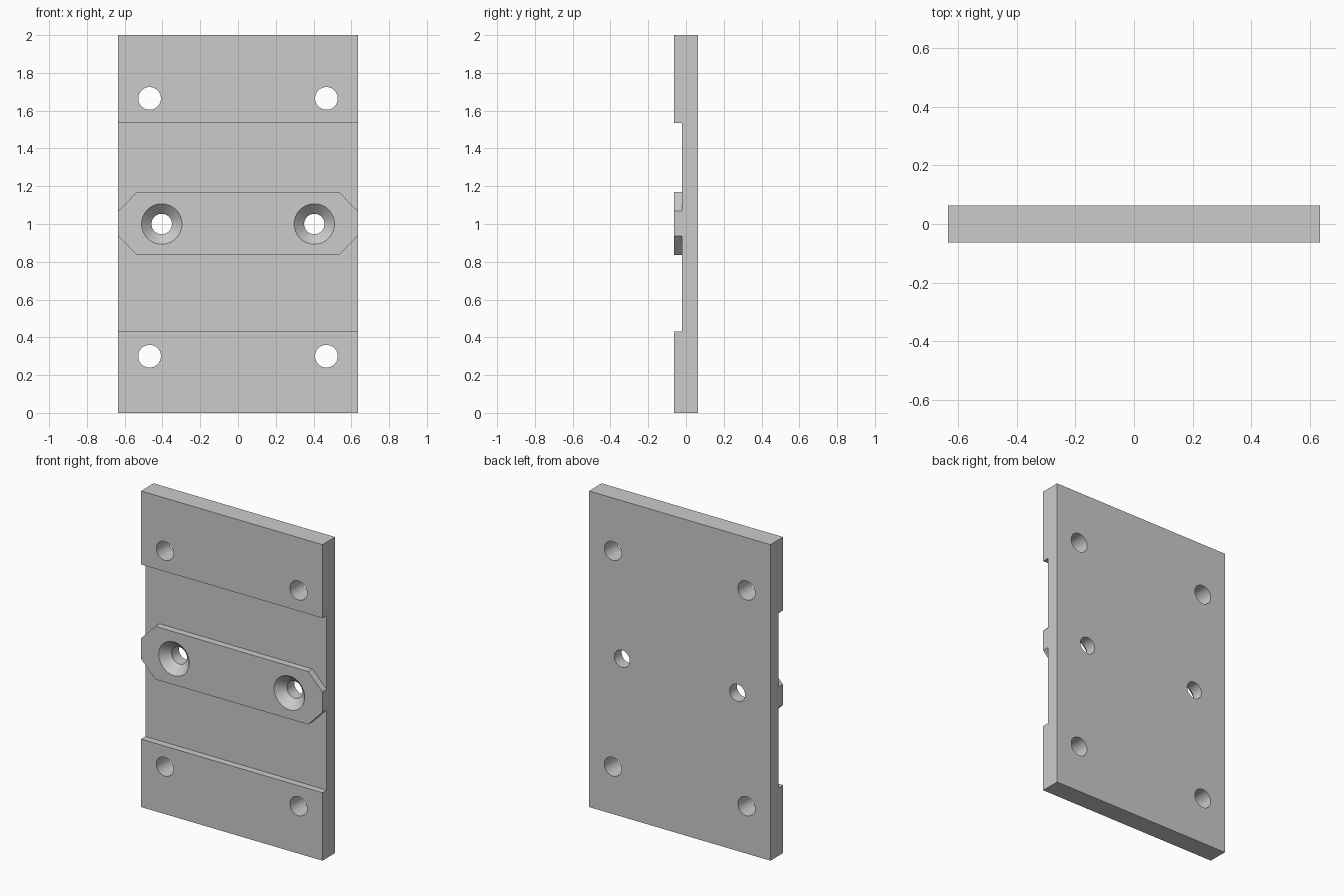
import bpy
import bmesh
import math

cube = bpy.data.objects.get("Cube")
if cube:
    bpy.data.objects.remove(cube, do_unlink=True)

HALF_W, HALF_T, HEIGHT = 0.635, 0.063, 2.0
FLOOR_Y = -0.02   # depth of the two recessed bands

grey = bpy.data.materials.new("light grey")
grey.use_nodes = True
grey.diffuse_color = (0.6, 0.6, 0.6, 1)
grey.node_tree.nodes["Principled BSDF"].inputs["Base Color"].default_value = (0.6, 0.6, 0.6, 1)


def finish(name, bm):
    bmesh.ops.recalc_face_normals(bm, faces=bm.faces)
    mesh = bpy.data.meshes.new(name)
    bm.to_mesh(mesh)
    bm.free()
    mesh.materials.append(grey)
    obj = bpy.data.objects.new(name, mesh)
    bpy.context.collection.objects.link(obj)
    return obj


def prism(name, outline, y0, y1):
    """Extrude an (x, z) outline from y0 to y1."""
    bm = bmesh.new()
    face = bm.faces.new([bm.verts.new((x, y0, z)) for x, z in outline])
    out = bmesh.ops.extrude_face_region(bm, geom=[face])
    verts = [v for v in out["geom"] if isinstance(v, bmesh.types.BMVert)]
    bmesh.ops.translate(bm, verts=verts, vec=(0, y1 - y0, 0))
    return finish(name, bm)


def turned(name, x, z, profile, sides=48):
    """Turn a (radius, y) profile about an axis running front to back."""
    bm = bmesh.new()
    rings = []
    for r, y in profile:
        angles = [2 * math.pi * i / sides for i in range(sides)]
        rings.append([bm.verts.new((x + r * math.cos(a), y, z + r * math.sin(a))) for a in angles])
    for a, b in zip(rings, rings[1:]):
        for i in range(sides):
            j = (i + 1) % sides
            bm.faces.new((a[i], a[j], b[j], b[i]))
    bm.faces.new(rings[0])
    bm.faces.new(rings[-1])
    return finish(name, bm)


# Main slab
plate = prism("mounting_plate",
              [(-HALF_W, 0), (HALF_W, 0), (HALF_W, HEIGHT), (-HALF_W, HEIGHT)],
              -HALF_T, HALF_T)

# Recessed bands, leaving the chamfered centre bar standing between them
cutters = []
for name, outer, bar, tip in (("upper_recess", 1.535, 1.17, 0.965),
                              ("lower_recess", 0.43, 0.835, 1.04)):
    right = [(0.735, outer), (0.735, tip), (0.535, bar)]
    outline = right + [(-x, z) for x, z in reversed(right)]
    cutters.append(prism(name, outline, -0.2, FLOOR_Y))

# Four plain corner holes and two countersunk holes through the bar
for side, x in (("left", 1), ("right", -1)):
    for row, z in (("upper", 1.665), ("lower", 0.3)):
        cutters.append(turned(f"{row}_{side}_hole", 0.468 * x, z, [(0.06, -0.2), (0.06, 0.2)]))
    cutters.append(turned(f"{side}_countersunk_hole", 0.404 * x, 1.0,
                          [(0.127, -0.083), (0.054, -0.01), (0.054, 0.2)]))

bpy.context.view_layer.objects.active = plate
for cutter in cutters:
    cutter.hide_render = True
    mod = plate.modifiers.new(cutter.name, "BOOLEAN")
    mod.operation = "DIFFERENCE"
    mod.solver = "EXACT"
    mod.object = cutter
    bpy.ops.object.modifier_apply(modifier=mod.name)
    bpy.data.objects.remove(cutter, do_unlink=True)

# Smooth hole walls, sharp edges elsewhere
bpy.ops.object.select_all(action="DESELECT")
plate.select_set(True)
bpy.ops.object.shade_smooth_by_angle(angle=math.radians(30))
